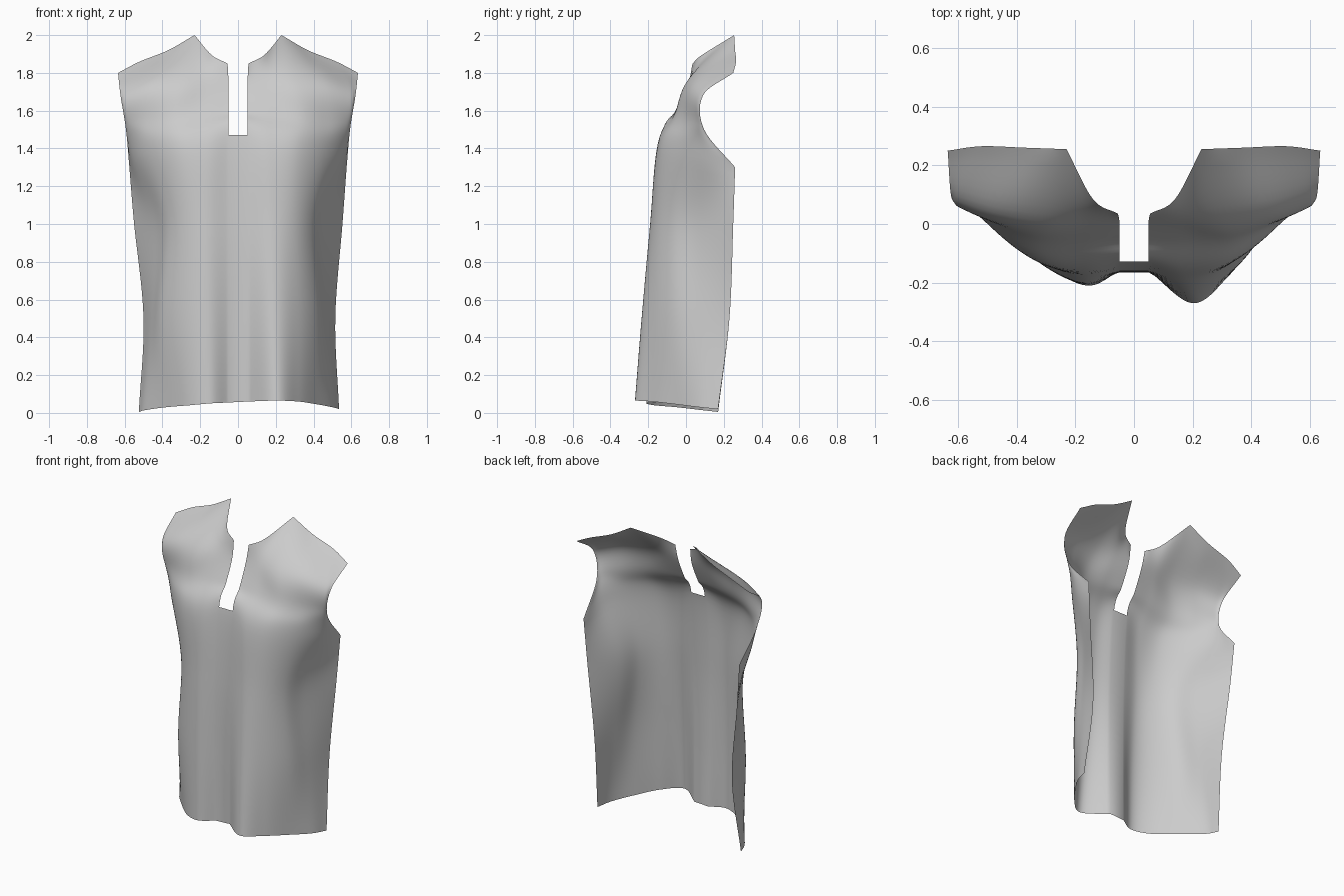
import bpy, bmesh
from mathutils import Vector

if "Cube" in bpy.data.objects:
    bpy.data.objects.remove(bpy.data.objects["Cube"])

SUB = 8  # mesh steps between guide points

# Guide rows of one half, from the centre slit out to the side edge
hem_right = [(.05, -.16, .06), (.20, -.27, .065), (.32, -.18, .06), (.42, -.05, .045), (.50, .07, .03), (.535, .17, .02)]
hem_left = [(.05, -.16, .055), (.15, -.21, .05), (.26, -.165, .04), (.38, -.05, .03), (.49, .08, .015), (.525, .17, .005)]
hip_right = [(.05, -.165, .5), (.19, -.235, .5), (.32, -.17, .5), (.42, -.06, .5), (.47, .07, .5), (.515, .23, .5)]
hip_left = [(.05, -.165, .5), (.16, -.20, .5), (.28, -.16, .5), (.40, -.06, .5), (.455, .07, .5), (.50, .23, .5)]
waist_right = [(.05, -.16, 1), (.18, -.19, 1), (.30, -.155, 1), (.39, -.07, 1), (.45, .06, 1), (.553, .25, 1)]
waist_left = [(.05, -.16, 1), (.17, -.18, 1), (.28, -.145, 1), (.37, -.07, 1), (.44, .06, 1), (.55, .25, 1)]
# Slit bottom out to underarm corner, chest, collarbone, then neckline and shoulder seam
underarm = [(.05, -.128, 1.47), (.17, -.15, 1.42), (.32, -.13, 1.40), (.46, -.035, 1.38), (.555, .10, 1.35), (.575, .26, 1.30)]
chest = [(.05, -.055, 1.6), (.18, -.06, 1.59), (.34, -.06, 1.56), (.48, 0, 1.54), (.575, .06, 1.53), (.593, .096, 1.50)]
collarbone = [(.05, .01, 1.74), (.16, .01, 1.75), (.30, .01, 1.76), (.46, .035, 1.74), (.59, .075, 1.70), (.622, .09, 1.68)]
top = [(.055, .035, 1.85), (.14, .085, 1.895), (.23, .255, 2.0), (.37, .26, 1.92), (.52, .265, 1.86), (.635, .25, 1.80)]
upper = [underarm, chest, collarbone, top]


def smooth_path(pts, corner=None):
    """Smooth curve through the points, SUB steps per span, with an optional sharp corner."""
    if corner:
        return smooth_path(pts[:corner + 1])[:-1] + smooth_path(pts[corner:])
    p = [Vector(q) for q in pts]
    p = [2 * p[0] - p[1]] + p + [2 * p[-1] - p[-2]]
    out = []
    for i in range(1, len(p) - 2):
        a, b, c, d = p[i - 1:i + 3]
        for k in range(SUB):
            t = k / SUB
            out.append(.5 * (2 * b + (c - a) * t + (2 * a - 5 * b + 4 * c - d) * t * t
                             + (3 * b - a - 3 * c + d) * t ** 3))
    return out + [p[-2]]


def half_panel(bm, rows, side):
    """Skin one half of the garment and return its grid of vertices."""
    # Sharp corners: underarm on the side edge, neck point on the top edge
    columns = [smooth_path(c, 3 if j == 5 else None) for j, c in enumerate(zip(*rows))]
    lines = list(zip(*columns))
    grid = []
    for i, line in enumerate(lines):
        path = smooth_path(line, 2 if i == len(lines) - 1 else None)
        grid.append([bm.verts.new((v.x * side, v.y, v.z)) for v in path])
    for r0, r1 in zip(grid, grid[1:]):
        for j in range(len(r0) - 1):
            f = [r0[j], r0[j + 1], r1[j + 1], r1[j]]
            bm.faces.new(f if side > 0 else f[::-1])
    return grid


bm = bmesh.new()
right = half_panel(bm, [hem_right, hip_right, waist_right] + upper, 1)
left = half_panel(bm, [hem_left, hip_left, waist_left] + upper, -1)

# Centre strip below the neck slit
for i in range(3 * SUB):
    bm.faces.new([left[i][0], right[i][0], right[i + 1][0], left[i + 1][0]])

mesh = bpy.data.meshes.new("shirt_front_panel")
bm.to_mesh(mesh)
bm.free()
panel = bpy.data.objects.new("shirt_front_panel", mesh)
bpy.context.collection.objects.link(panel)
for poly in mesh.polygons:
    poly.use_smooth = True
